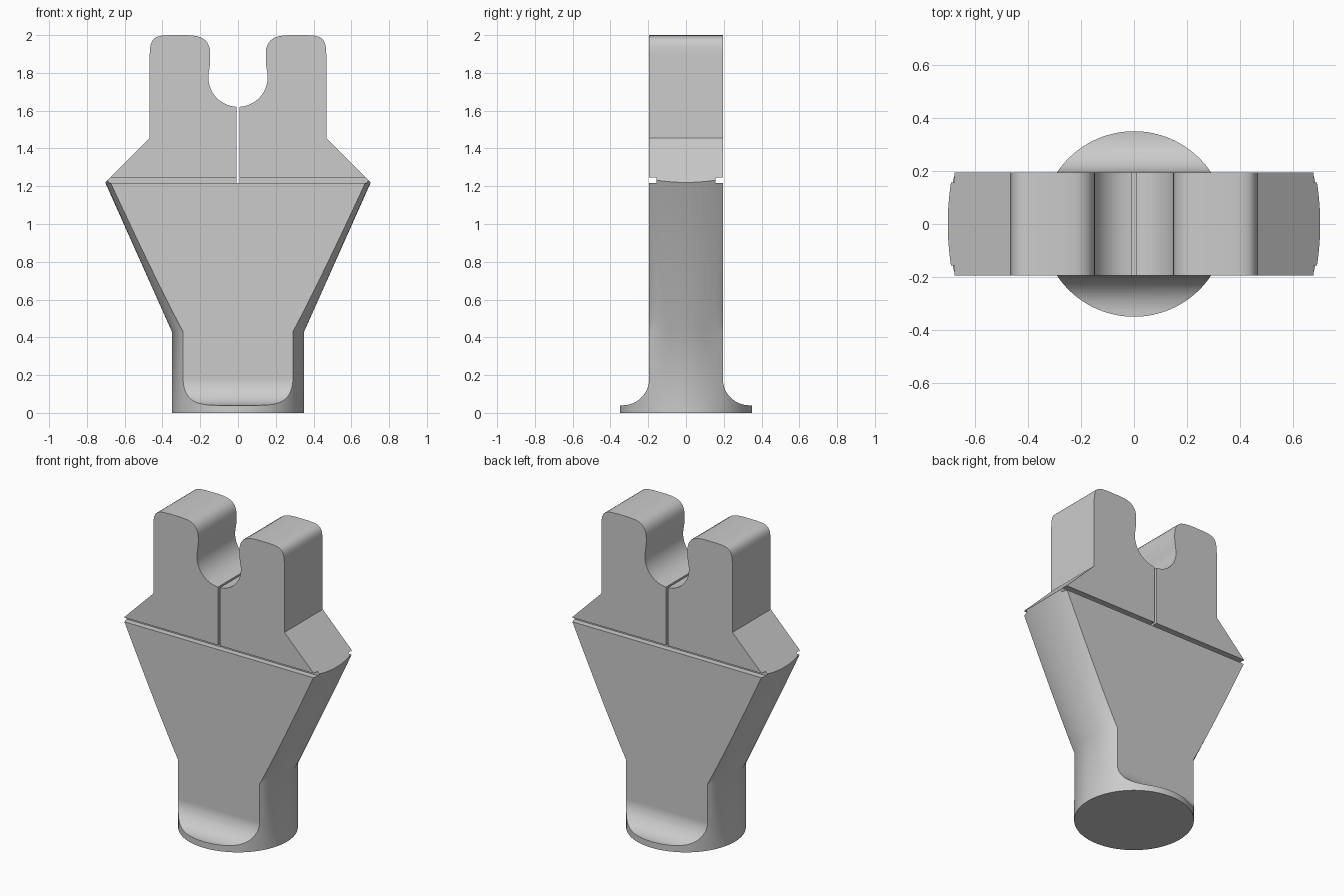
import bpy, bmesh, math

cube = bpy.data.objects.get("Cube")
if cube:
    bpy.data.objects.remove(cube, do_unlink=True)


def new_object(name, bm):
    bmesh.ops.recalc_face_normals(bm, faces=bm.faces)
    mesh = bpy.data.meshes.new(name)
    bm.to_mesh(mesh)
    bm.free()
    obj = bpy.data.objects.new(name, mesh)
    bpy.context.collection.objects.link(obj)
    return obj


def arc(cx, cz, radius, start, end, steps):
    angles = [math.radians(start + (end - start) * i / steps) for i in range(steps + 1)]
    return [(cx + radius * math.cos(a), cz + radius * math.sin(a)) for a in angles]


def lathe(name, profile, segments):
    bm = bmesh.new()
    rings = []
    for r, z in profile:
        rings.append([bm.verts.new((r * math.cos(2 * math.pi * i / segments),
                                    r * math.sin(2 * math.pi * i / segments), z))
                      for i in range(segments)])
    for low, high in zip(rings, rings[1:]):
        for i in range(segments):
            j = (i + 1) % segments
            bm.faces.new((low[i], low[j], high[j], high[i]))
    bm.faces.new(rings[0])
    bm.faces.new(rings[-1])
    return new_object(name, bm)


def mirrored_prism(name, half, place):
    """Mirror a half outline and extrude it; place maps (u, z, depth) to a point."""
    outline = half + [(-u, z) for u, z in reversed(half)]
    bm = bmesh.new()
    face = bm.faces.new([bm.verts.new(place(u, z, -1.5)) for u, z in outline])
    moved = bmesh.ops.extrude_face_region(bm, geom=[face])["geom"]
    bmesh.ops.translate(bm, vec=place(0, 0, 3),
                        verts=[g for g in moved if isinstance(g, bmesh.types.BMVert)])
    return new_object(name, bm)


GROOVE = 1.218   # floor of the groove and slot
THICK = 0.195    # half thickness of the flat body

# Turned blank: round foot and flaring cone
slope = (0.703 - 0.35) / (1.22 - 0.43)
body = lathe("clamp_body", [(0.35, 0), (0.35, 0.43), (0.35 + slope * 1.77, 2.2)], 128)

# Front outline: slot, round seat, neck, rounded jaw, shoulder
front_half = [(0.007, GROOVE)]
front_half += arc(0, 1.777, 0.157, -87.4, 12, 18)
front_half += [(0.149, 1.84), (0.147, 1.87), (0.147, 1.905), (0.15, 1.932),
               (0.159, 1.955), (0.174, 1.974), (0.196, 1.988), (0.225, 1.996),
               (0.27, 2.0), (0.36, 2.0), (0.405, 1.997)]
front_half += [(0.432, 1.99), (0.45, 1.977), (0.46, 1.958), (0.465, 1.935),
               (0.468, 1.89), (0.468, 1.455), (0.92, 1.003), (0.92, -0.1)]
front_cutter = mirrored_prism("front_outline", front_half, lambda u, z, d: (u, d, z))

# Side outline: flat cheeks, groove, fillet into the round foot
side_half = [(THICK, 2.1), (THICK, 1.246), (0.157, 1.246), (0.157, GROOVE), (THICK, GROOVE)]
side_half += arc(THICK + 0.14, 0.18, 0.14, 180, 270, 14)
side_half += [(0.5, 0.04), (0.5, -0.1)]
side_cutter = mirrored_prism("side_outline", side_half, lambda u, z, d: (d, u, z))

# Carve the blank with both outlines
for cutter in (front_cutter, side_cutter):
    mod = body.modifiers.new(cutter.name, "BOOLEAN")
    mod.operation = "INTERSECT"
    mod.solver = "EXACT"
    mod.object = cutter
graph = bpy.context.evaluated_depsgraph_get()
carved = bpy.data.meshes.new_from_object(body.evaluated_get(graph))
body.modifiers.clear()
body.data = carved
for cutter in (front_cutter, side_cutter):
    bpy.data.objects.remove(cutter, do_unlink=True)

# Plain grey finish
grey = bpy.data.materials.new("plain_grey")
grey.use_nodes = True
colour = (0.6, 0.6, 0.6, 1)
grey.diffuse_color = colour
grey.node_tree.nodes["Principled BSDF"].inputs["Base Color"].default_value = colour
body.data.materials.clear()
body.data.materials.append(grey)

# Smooth the round surfaces, keep the edges crisp
bpy.ops.object.select_all(action="DESELECT")
body.select_set(True)
bpy.context.view_layer.objects.active = body
bpy.ops.object.shade_smooth_by_angle(angle=math.radians(30))
weighted = body.modifiers.new("even_normals", "WEIGHTED_NORMAL")
weighted.keep_sharp = True
